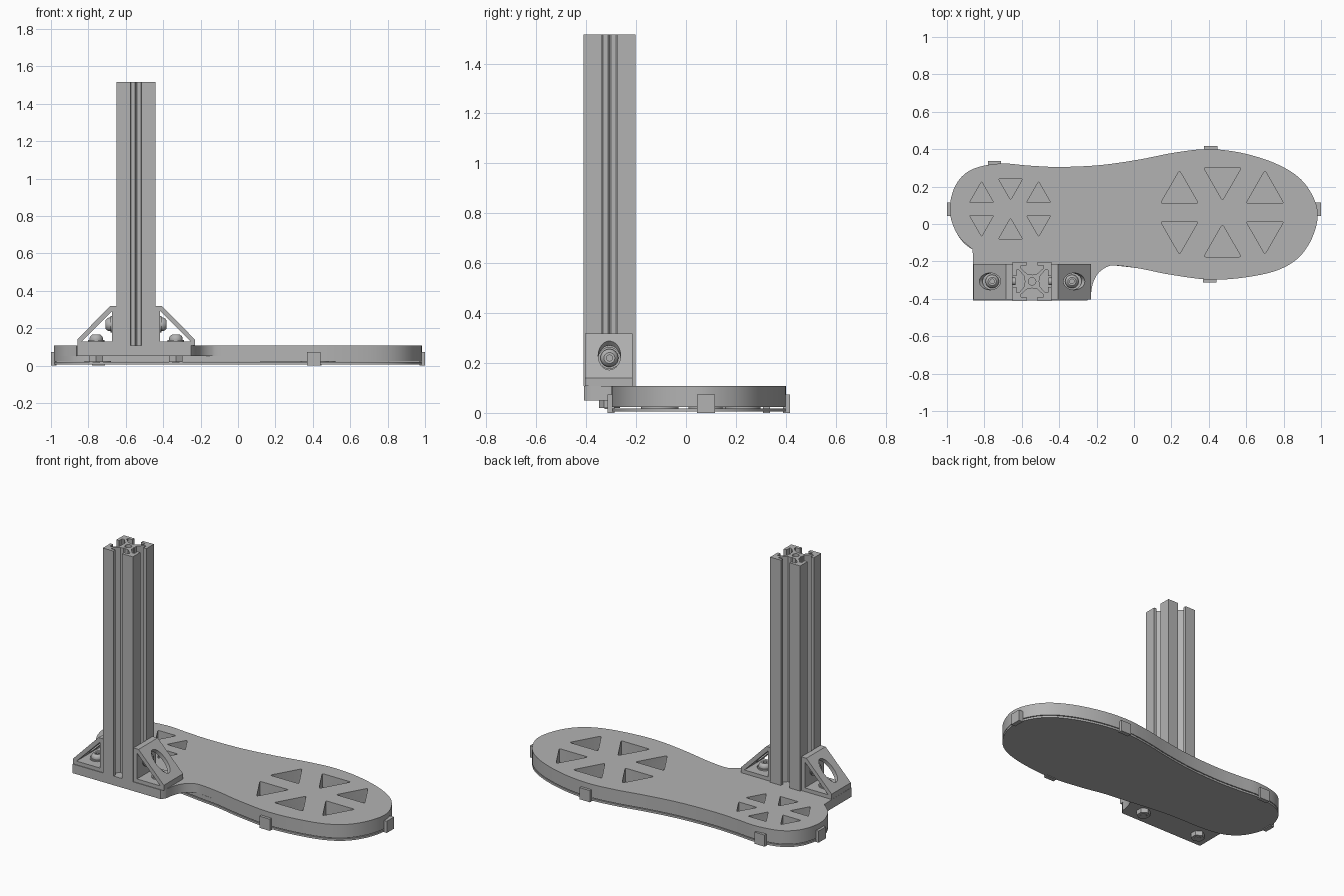
import bpy, bmesh, math
from mathutils import Matrix, Vector

cube = bpy.data.objects.get("Cube")
if cube:
    bpy.data.objects.remove(cube, do_unlink=True)

grey = bpy.data.materials.new("plain grey")
grey.use_nodes = True
colour = (0.45, 0.45, 0.45, 1)
grey.diffuse_color = colour
grey.node_tree.nodes["Principled BSDF"].inputs["Base Color"].default_value = colour


def finish(bm, name, matrix=Matrix()):
    bmesh.ops.recalc_face_normals(bm, faces=bm.faces)
    mesh = bpy.data.meshes.new(name)
    bm.to_mesh(mesh)
    bm.free()
    mesh.materials.append(grey)
    obj = bpy.data.objects.new(name, mesh)
    obj.matrix_world = matrix
    bpy.context.collection.objects.link(obj)
    return obj


def add_prism(bm, points, low, high, along_y=False):
    place = (lambda p, h: (p[0], h, p[1])) if along_y else (lambda p, h: (p[0], p[1], h))
    face = bm.faces.new([bm.verts.new(place(p, low)) for p in points])
    top = bmesh.ops.extrude_face_region(bm, geom=[face])
    # extrusion keeps the starting face, so the solid is closed
    shift = Vector(place((0, 0), high - low))
    bmesh.ops.translate(bm, verts=[v for v in top["geom"] if isinstance(v, bmesh.types.BMVert)], vec=shift)


def prism(name, points, low, high, along_y=False):
    bm = bmesh.new()
    add_prism(bm, points, low, high, along_y)
    return finish(bm, name)


def cylinder(name, radius, depth, matrix, sides=32):
    bm = bmesh.new()
    bmesh.ops.create_cone(bm, cap_ends=True, segments=sides, radius1=radius,
                          radius2=radius, depth=depth, matrix=matrix)
    return finish(bm, name)


def box(name, low, high):
    corners = [(low[0], low[1]), (high[0], low[1]), (high[0], high[1]), (low[0], high[1])]
    return prism(name, corners, low[2], high[2])


def revolve(name, profile, matrix):
    bm = bmesh.new()
    verts = [bm.verts.new((r, 0, z)) for r, z in profile]
    edges = [bm.edges.new(pair) for pair in zip(verts, verts[1:])]
    bmesh.ops.spin(bm, geom=verts + edges, axis=(0, 0, 1), cent=(0, 0, 0),
                   steps=24, angle=math.tau)
    bmesh.ops.remove_doubles(bm, verts=bm.verts, dist=0.0001)
    return finish(bm, name, matrix)


def activate(obj):
    bpy.ops.object.select_all(action="DESELECT")
    obj.select_set(True)
    bpy.context.view_layer.objects.active = obj


def cut(obj, cutter):
    mod = obj.modifiers.new("cut", "BOOLEAN")
    mod.operation, mod.solver, mod.object = "DIFFERENCE", "EXACT", cutter
    activate(obj)
    bpy.ops.object.modifier_apply(modifier=mod.name)


def discard(cutter):
    bpy.data.objects.remove(cutter, do_unlink=True)


def smooth(points, closed, steps=6):
    """Catmull-Rom curve through the points."""
    pts = [Vector(p) for p in points]
    pts = [pts[-1]] + pts + pts[:2] if closed else [pts[0]] + pts + [pts[-1]]
    out = []
    for a, b, c, d in zip(pts, pts[1:], pts[2:], pts[3:]):
        for i in range(steps):
            t = i / steps
            out.append(0.5 * (2 * b + (c - a) * t + (2 * a - 5 * b + 4 * c - d) * t ** 2
                              + (3 * b - a - 3 * c + d) * t ** 3))
    return out if closed else out + [pts[-1]]


# Sole outline: heel, inner side, toe, outer side
outline = [(-.863, -.136), (-.944, -.056), (-.985, .07), (-.955, .205), (-.87, .29),
           (-.72, .323), (-.56, .312), (-.40, .305), (-.18, .315), (.03, .345), (.22, .382),
           (.40, .40), (.59, .377), (.78, .313), (.91, .22), (.98, .08), (.96, -.056),
           (.885, -.175), (.767, -.247), (.59, -.286), (.40, -.297), (.19, -.27),
           (.03, -.238), (-.10, -.222)]
sole = smooth(outline + [(-.4, -.185), (-.72, -.175)], True)
platform = smooth(outline + [(-.15, -.232), (-.195, -.268), (-.22, -.32), (-.232, -.385)], False)
platform += [(-.25, -.408), (-.86, -.408), (-.86, -.2)]

bottom_plate = prism("bottom_plate", sole, .005, .018)
middle_plate = prism("middle_plate", sole, .023, .05)
top_plate = prism("top_plate", platform, .05, .107)

# Triangular openings, alternating up and down in two mirrored rows
bm = bmesh.new()
for xs, half, height, mid, gap in (((.243, .473, .70), .1, .174, .062, .05),
                                   ((-.815, -.66, -.51), .064, .112, .08, .035)):
    for row in (1, -1):
        for i, x in enumerate(xs):
            base, tip = gap, gap + height
            if i == 1:
                base, tip = tip + .014, base + .014
            corners = [Vector((x - half, mid + row * base)), Vector((x + half, mid + row * base)),
                       Vector((x, mid + row * tip))]
            rounded = []
            for k in range(3):
                p = corners[k]
                rounded += [p.lerp(corners[k - 1], .07), p.lerp(corners[k - 1], .02) * .5
                            + p.lerp(corners[(k + 1) % 3], .02) * .5,
                            p.lerp(corners[(k + 1) % 3], .07)]
            add_prism(bm, rounded, .0205, .12)
openings = finish(bm, "opening_cutter")
cut(middle_plate, openings)
cut(top_plate, openings)
discard(openings)

# Pressure pads and their flat leads, lying on the bottom plate
for x, y, r in ((.45, .227, .072), (.41, -.105, .075), (-.75, .08, .07)):
    cylinder("pressure_pad", r, .005, Matrix.Translation((x, y, .0205)))
    if x > 0:
        box("pad_lead", (.12, y - .02, .018), (x - .05, y + .02, .022))

# Clips around the rim
for x, y, w, d in ((-.745, .322, .035, .014), (.41, .402, .036, .014), (.405, -.3, .036, .014),
                   (-.985, .08, .015, .036), (.985, .08, .015, .036)):
    box("rim_clip", (x - w, y - d, 0), (x + w, y + d, .073))

# Slotted post: one side of the section repeated four times
cx, cy, h = -.545, -.307, .104
side = [(h, -h), (h, -.03), (h - .02, -.03), (h - .02, -.06), (h - .034, -.06), (.04, -.026),
        (.04, -.006), (.034, 0)]
side += [(x, -y) for x, y in side[-2:0:-1]]
section = []
for q in range(4):
    turn = Matrix.Rotation(q * math.pi / 2, 2)
    section += [turn @ Vector(p) + Vector((cx, cy)) for p in side]
post = prism("slotted_post", section, .107, 1.517)
bore = cylinder("bore_cutter", .02, 3, Matrix.Translation((cx, cy, .9)))
cut(post, bore)
discard(bore)

# Corner brackets with their screws and nuts, mirrored about the post
screw = [(0, -.04), (.02, -.04), (.02, 0), (.044, 0), (.044, .008), (.036, .008), (.036, .018),
         (.031, .028), (.022, .035), (.012, .035), (.012, .018), (0, .018)]
for s in (-1, 1):
    def at(points):
        return [(cx + s * (h + u), z) for u, z in points]
    bracket = prism("corner_bracket", at([(0, .107), (.21, .107), (.21, .14), (.035, .318),
                                          (0, .318)]), cy - .097, cy + .093, True)
    hollow = prism("hollow_cutter", at([(.024, .13), (.186, .13), (.024, .292)]),
                   cy - .2, cy + .2, True)
    cut(bracket, hollow)
    discard(hollow)
    slot = cylinder("slot_cutter", .045, .06,
                    Matrix.Translation((cx + s * (h + .113), cy, .222))
                    @ Matrix.Rotation(s * math.pi / 4, 4, "Y") @ Matrix.Diagonal((1.8, 1, 1, 1)))
    cut(bracket, slot)
    discard(slot)
    x = cx + s * .213
    revolve("base_screw", screw, Matrix.Translation((x, cy, .13)))
    revolve("post_screw", screw, Matrix.Translation((cx + s * (h + .024), cy, .22))
            @ Matrix.Rotation(s * math.pi / 2, 4, "Y"))
    cylinder("lock_nut", .042, .035, Matrix.Translation((x, cy, .0375)), 6)
    cylinder("screw_tip", .02, .04, Matrix.Translation((x, cy, .036)), 24)

# Smooth curved walls, keep real edges sharp
for obj in [o for o in bpy.context.collection.objects if o.type == "MESH"]:
    if grey.name in obj.data.materials:
        activate(obj)
        bpy.ops.object.shade_smooth_by_angle(angle=math.radians(30))
